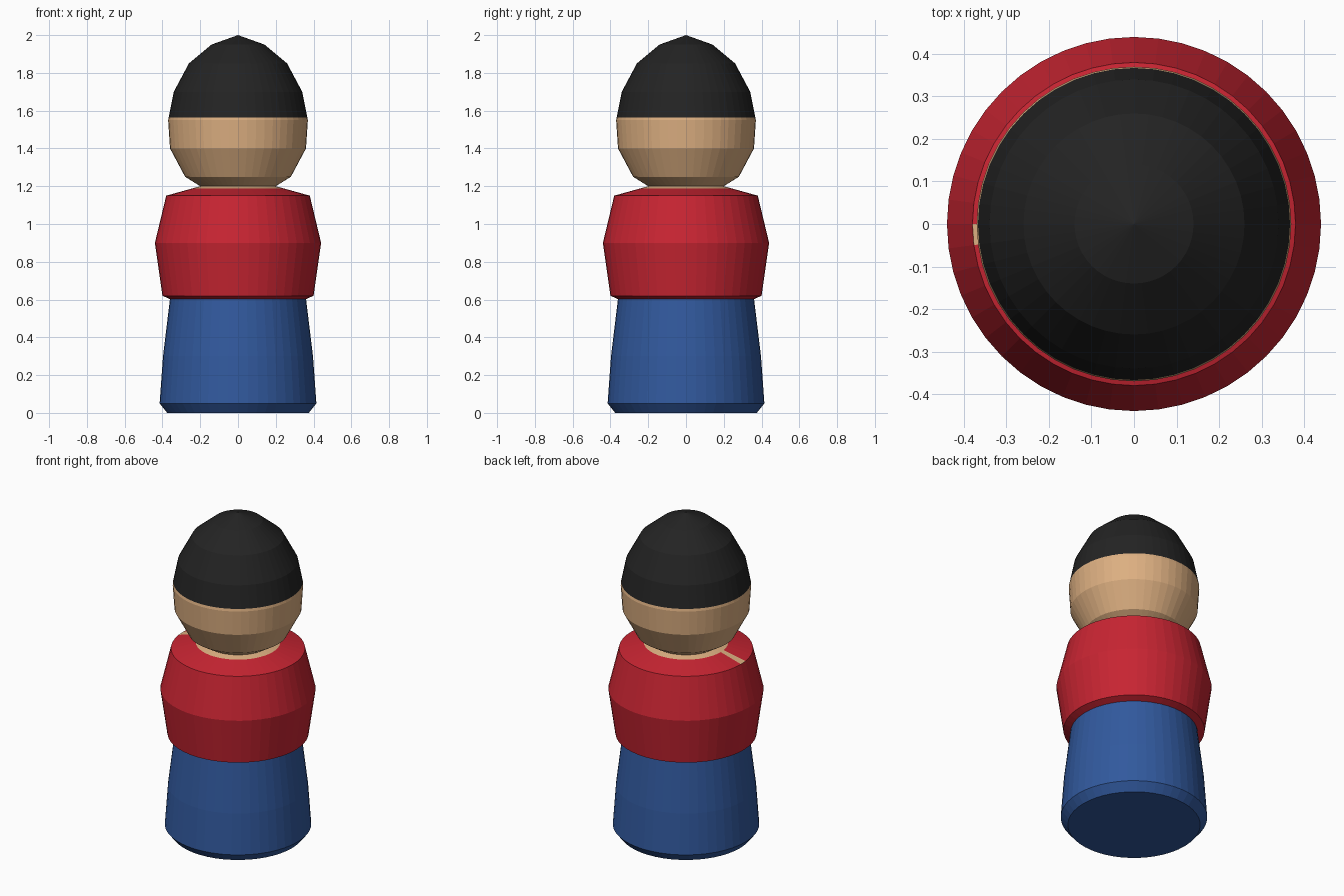
import bpy, bmesh, math

if "Cube" in bpy.data.objects:
    bpy.data.objects.remove(bpy.data.objects["Cube"])

SEGMENTS = 48


def material(name, rgb):
    mat = bpy.data.materials.new(name)
    mat.diffuse_color = (*rgb, 1.0)
    mat.use_nodes = True
    mat.node_tree.nodes["Principled BSDF"].inputs["Base Color"].default_value = mat.diffuse_color
    return mat


red = material("red", (0.58, 0.018, 0.032))
blue = material("blue", (0.031, 0.100, 0.34))
skin = material("skin", (0.72, 0.43, 0.22))
black = material("black", (0.017, 0.017, 0.017))


def lathe(name, profile, mats, cap_bottom=False):
    """Turn a list of (radius, z) around the z axis with flat faces."""
    bm = bmesh.new()
    rings = []
    for r, z in profile:
        if r == 0:
            rings.append([bm.verts.new((0, 0, z))] * SEGMENTS)
        else:
            rings.append([bm.verts.new((r * math.cos(a), r * math.sin(a), z))
                          for a in (math.tau * i / SEGMENTS for i in range(SEGMENTS))])
    for low, high in zip(rings, rings[1:]):
        for i in range(SEGMENTS):
            j = (i + 1) % SEGMENTS
            corners = [low[i], low[j], high[j], high[i]]
            bm.faces.new(list(dict.fromkeys(corners)))
    if cap_bottom:
        bm.faces.new(rings[0][::-1])
    mesh = bpy.data.meshes.new(name)
    bm.to_mesh(mesh)
    bm.free()
    for m in mats:
        mesh.materials.append(m)
    obj = bpy.data.objects.new(name, mesh)
    bpy.context.collection.objects.link(obj)
    return obj


# Trousers with a bevelled foot
lathe("trousers", [(0.375, 0), (0.415, 0.05), (0.397, 0.30), (0.36, 0.605)],
      [blue], cap_bottom=True)

# Shirt, with one skin-coloured chip on the shoulder slope at the left side
shirt = lathe("shirt", [(0.355, 0.60), (0.40, 0.62), (0.44, 0.90),
                        (0.38, 1.15), (0.24, 1.189)], [red, skin])
for face in shirt.data.polygons:
    c = face.center
    angle = math.degrees(math.atan2(c.y, c.x)) % 360
    if c.z > 1.15 and 180 < angle < 187.5:
        face.material_index = 1

# Neck ring and face
lathe("head", [(0.24, 1.189), (0.20, 1.20), (0.28, 1.25), (0.36, 1.40),
               (0.37, 1.55), (0.367, 1.565)], [skin])

# Hair cap
lathe("hair", [(0.367, 1.565), (0.34, 1.70), (0.26, 1.85), (0.14, 1.95), (0, 2.0)],
      [black])
